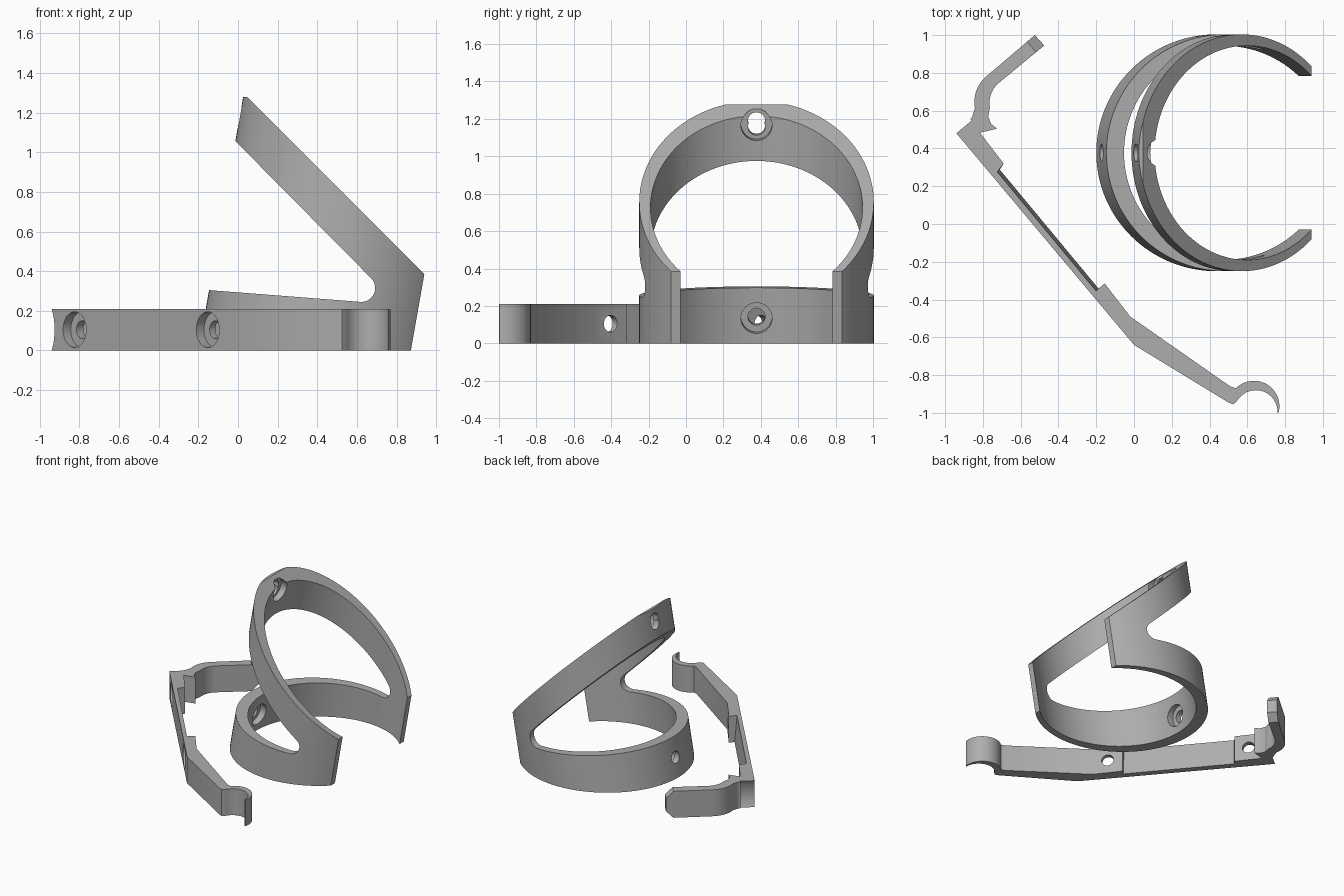
import bpy, bmesh, math
from mathutils import Matrix, Vector

cube = bpy.data.objects.get("Cube")
if cube:
    bpy.data.objects.remove(cube, do_unlink=True)

GREY = (0.42, 0.42, 0.42, 1)
grey = bpy.data.materials.new("plain grey")
grey.use_nodes = True
grey.diffuse_color = GREY
grey.node_tree.nodes["Principled BSDF"].inputs["Base Color"].default_value = GREY


def add_object(name, bm):
    bmesh.ops.recalc_face_normals(bm, faces=bm.faces[:])
    mesh = bpy.data.meshes.new(name)
    bm.to_mesh(mesh)
    bm.free()
    mesh.materials.append(grey)
    obj = bpy.data.objects.new(name, mesh)
    bpy.context.collection.objects.link(obj)
    return obj


def prism(points, offset):
    """Extrude a flat outline of 3D points along an offset."""
    bm = bmesh.new()
    face = bm.faces.new([bm.verts.new(p) for p in points])
    grown = bmesh.ops.extrude_face_region(bm, geom=[face])["geom"]
    bmesh.ops.translate(bm, vec=offset, verts=[g for g in grown if isinstance(g, bmesh.types.BMVert)])
    return bm


def rod(name, start, end, radius, segments=64):
    """Cylinder between two points."""
    start, end = Vector(start), Vector(end)
    axis = end - start
    turn = axis.to_track_quat("Z", "Y").to_matrix().to_4x4()
    bm = bmesh.new()
    bmesh.ops.create_cone(bm, cap_ends=True, segments=segments, radius1=radius, radius2=radius,
                          depth=axis.length, matrix=Matrix.Translation((start + end) / 2) @ turn)
    return add_object(name, bm)


def boolean(obj, cutter, operation="DIFFERENCE"):
    mod = obj.modifiers.new("cut", "BOOLEAN")
    mod.operation, mod.solver, mod.object = operation, "EXACT", cutter
    bpy.context.view_layer.objects.active = obj
    bpy.ops.object.modifier_apply(modifier=mod.name)
    bpy.data.objects.remove(cutter, do_unlink=True)


def smooth(obj):
    bpy.ops.object.select_all(action="DESELECT")
    obj.select_set(True)
    bpy.context.view_layer.objects.active = obj
    bpy.ops.object.shade_smooth_by_angle(angle=math.radians(25))


def arc(cx, cy, r, a0, a1, n=16):
    angles = [math.radians(a0 + (a1 - a0) * i / n) for i in range(n + 1)]
    return [(cx + r * math.cos(a), cy + r * math.sin(a)) for a in angles]


# Split ring: leaning eccentric tube trimmed by a V-shaped side outline
lean = Matrix.Translation((0.437, 0.377, 0)) @ Matrix.Rotation(math.radians(10), 4, "Y")


def at(x, z):
    return lean @ Vector((x, 0, z))


OUTER, INNER, SHIFT = 0.627, 0.567, 0.033
ring = rod("split_ring", at(0, -1), at(0, 2), OUTER, 128)
boolean(ring, rod("bore", at(SHIFT, -1.5), at(SHIFT, 2.5), INNER, 128))
side = [(-0.5, 0), (0.872, 0), (0.94, 0.385), (0.047, 1.278), (-0.233, 1.278)]
side += arc(0.622, 0.315, 0.07, 45, -94) + [(-0.5, 0.332)]
boolean(ring, add_object("side_outline", prism([(x, -0.6, z) for x, z in side], (0, 2, 0))), "INTERSECT")

# Stepped screw holes, the upper one a slot
for height, slots in ((0.043, (0,)), (1.09, (-0.016, 0.016))):
    boolean(ring, rod("counterbore", at(-0.578, height), at(-0.4, height), 0.083))
    for s in slots:
        boolean(ring, rod("screw_hole", at(-0.75, height + s), at(-0.4, height + s), 0.046))
smooth(ring)

# Clip bracket: plan outline extruded upward
H = 0.21
corner = Vector((-0.94, 0.48, 0))
along = Vector((0.643, -0.766, 0))
inward = Vector((0.766, 0.643, 0))
plan = [(-0.94, 0.48), (0, -0.64), (0.5, -0.945), (0.525, -0.955)]
plan += arc(0.645, -0.995, 0.115, 150, -3, 24)           # inside of hook
plan += arc(0.635, -0.965, 0.135, -14, 135, 24)          # outside of hook
plan += [(0.51, -0.86), (-0.02, -0.49), (-0.155, -0.315)]
thin = len(plan)
plan += [(-0.201, -0.354), (-0.724, 0.276)]              # thin middle wall
plan += [(-0.69, 0.32), (-0.815, 0.483), (-0.725, 0.505), (-0.757, 0.53), (-0.772, 0.57)]
plan += arc(-0.625, 0.64, 0.14, 190, 129, 10)            # inside of the bend
plan += [(-0.475, 0.945), (-0.525, 1.0)]
plan += arc(-0.665, 0.645, 0.18, 129, 190, 12)           # outside of the bend
plan += [(-0.857, 0.566)]
bm = prism([(x, y, 0) for x, y in plan], (0, 0, H))

# Thin wall widens toward the bottom
for x, y in plan[thin:thin + 2]:
    for v in bm.verts:
        if v.co.z < 0.01 and (v.co - Vector((x, y, 0))).length < 0.001:
            v.co += inward * 0.018

# Chamfered free end
reach = Vector((0.77, 0.64, 0))
for z, up in ((H, 1), (0, -1)):
    cut = bmesh.ops.bisect_plane(bm, geom=bm.verts[:] + bm.edges[:] + bm.faces[:],
                                 plane_co=(-0.515, 0.905, z), plane_no=reach + Vector((0, 0, up)),
                                 clear_outer=True)["geom_cut"]
    bmesh.ops.edgeloop_fill(bm, edges=[g for g in cut if isinstance(g, bmesh.types.BMEdge)])
bracket = add_object("clip_bracket", bm)

# Bracket screw holes, stepped from the outer face
mid = Vector((0, 0, H / 2))
for distance in (0.18, 1.225):
    p = corner + along * distance + mid
    boolean(bracket, rod("counterbore", p - inward * 0.1, p + inward * 0.05, 0.09))
    boolean(bracket, rod("screw_hole", p - inward * 0.1, p + inward * 0.17, 0.045))

# Shallow hollow across the corner end
p = corner - along * 0.227 + mid
boolean(bracket, rod("hollow", p - inward * 0.1, p + inward * 0.105, 0.25, 96))
smooth(bracket)
